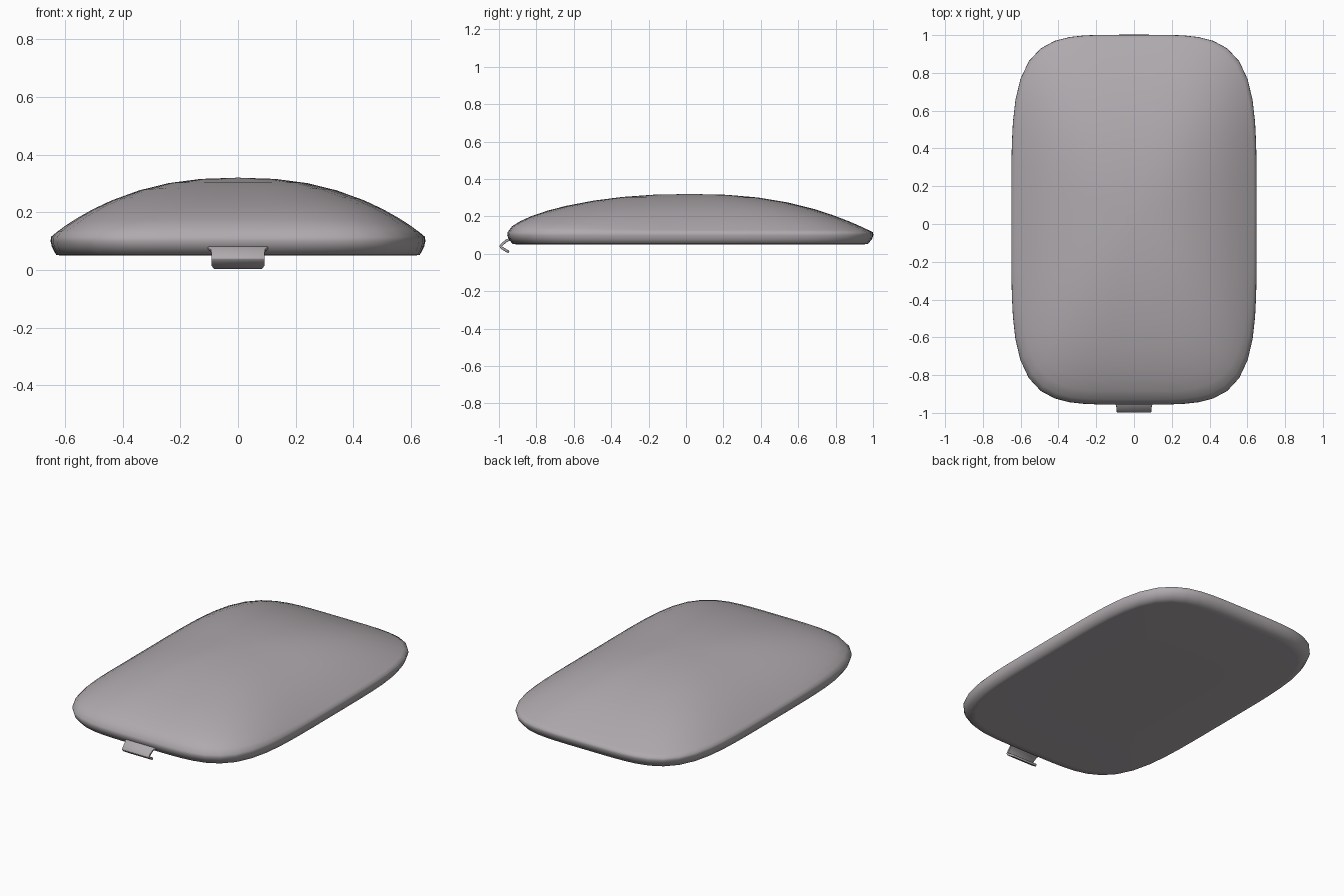
import bpy, bmesh, math

cube = bpy.data.objects.get("Cube")
if cube:
    bpy.data.objects.remove(cube, do_unlink=True)

HALF_W, HALF_L, MID_Y = 0.648, 0.977, 0.023
RIM_Z, RISE, SEGMENTS = 0.115, 0.205, 64

mat = bpy.data.materials.new("warm grey plastic")
mat.use_nodes = True
colour = (0.43, 0.40, 0.42, 1)
mat.diffuse_color = colour
mat.node_tree.nodes["Principled BSDF"].inputs["Base Color"].default_value = colour


def finish(name, bm):
    """Turn a bmesh into a named, smooth object."""
    bmesh.ops.recalc_face_normals(bm, faces=bm.faces)
    mesh = bpy.data.meshes.new(name)
    bm.to_mesh(mesh)
    bm.free()
    mesh.materials.append(mat)
    obj = bpy.data.objects.new(name, mesh)
    bpy.context.collection.objects.link(obj)
    mesh.shade_smooth()
    return obj


def dome_height(t, v):
    """Height at ring t; the front end (v < 0) rounds over more fully."""
    plain = 1 - t ** 2.4
    blunt = (1 - 0.75 * t ** 2.3) * math.sqrt(max(0, 1 - t ** 14))
    front = max(0, -v) ** 2
    return RIM_Z + RISE * (plain + (blunt - plain) * front)


def add_ring(bm, t, power, z=None):
    """One rounded-rectangle ring of the shell."""
    ring = []
    for i in range(SEGMENTS):
        a = math.tau * i / SEGMENTS
        c, s = math.cos(a), math.sin(a)
        r = (abs(c) ** power + abs(s) ** power) ** (-1 / power)
        height = dome_height(t, s * r) if z is None else z
        ring.append(bm.verts.new((HALF_W * t * c * r, MID_Y + HALF_L * t * s * r, height)))
    return ring


# Domed shell: rings from the crown down to the rim, then the underside
bm = bmesh.new()
rings = [add_ring(bm, t, 2.3 + 2.2 * t)
         for t in (0.2, 0.37, 0.53, 0.68, 0.78, 0.87, 0.93, 0.975, 1)]
rings += [add_ring(bm, t, 4.5, z)
          for t, z in ((1.002, 0.1), (0.995, 0.08), (0.972, 0.052), (0.93, 0.05), (0.5, 0.05))]
for upper, lower in zip(rings, rings[1:]):
    for i in range(SEGMENTS):
        j = (i + 1) % SEGMENTS
        bm.faces.new((upper[i], upper[j], lower[j], lower[i]))
for ring, z in ((rings[0], RIM_Z + RISE), (rings[-1], 0.05)):
    centre = bm.verts.new((0, MID_Y, z))
    for i in range(SEGMENTS):
        bm.faces.new((ring[i], ring[(i + 1) % SEGMENTS], centre))
finish("domed_shell", bm)

# Folded latch tab under the front edge, swept across x
bm = bmesh.new()
path = [(-0.935, 0.08), (-0.96, 0.07), (-0.982, 0.052), (-0.992, 0.04),
        (-0.985, 0.032), (-0.965, 0.02), (-0.947, 0.009)]
half_widths = (0.11, 0.095, 0.092, 0.092, 0.092, 0.092, 0.085)
rows = [[bm.verts.new((side * w, y, z)) for side in (-1, 1)]
        for (y, z), w in zip(path, half_widths)]
for a, b in zip(rows, rows[1:]):
    bm.faces.new((a[0], a[1], b[1], b[0]))
tab = finish("latch_tab", bm)
solid = tab.modifiers.new("thickness", 'SOLIDIFY')
solid.thickness = 0.014
solid.offset = 0
bevel = tab.modifiers.new("soft edges", 'BEVEL')
bevel.width = 0.003
bevel.segments = 2
